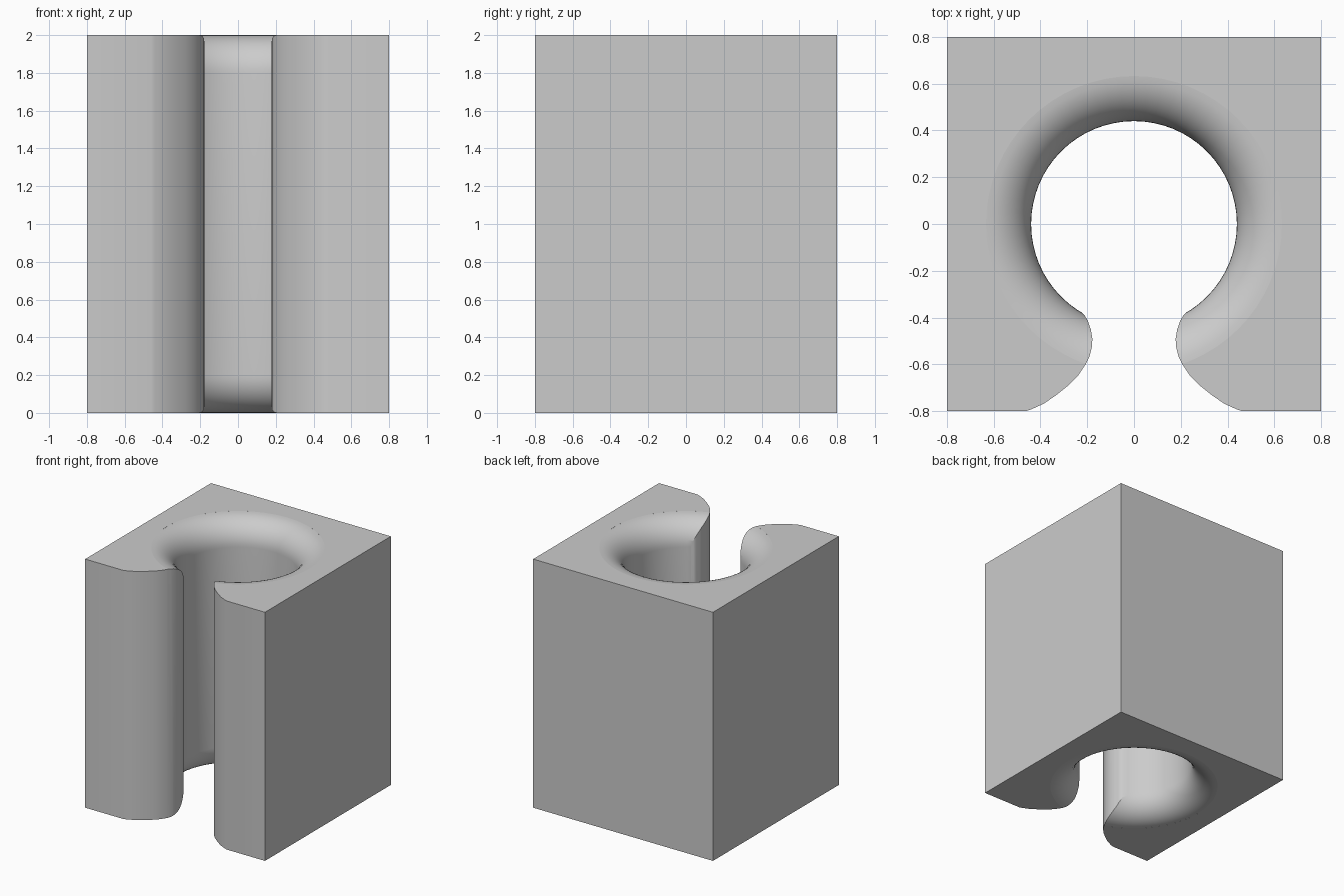
import bpy, bmesh, math
from mathutils import Matrix

if "Cube" in bpy.data.objects:
    bpy.data.objects.remove(bpy.data.objects["Cube"])

WIDTH, HEIGHT = 1.6, 2.0
BORE, FLARE = 0.44, 0.2
SEGMENTS, ARC_STEPS = 64, 12

grey = bpy.data.materials.new("plain_grey")
grey.use_nodes = True
grey.diffuse_color = (0.6, 0.6, 0.6, 1)
grey.node_tree.nodes["Principled BSDF"].inputs["Base Color"].default_value = (0.6, 0.6, 0.6, 1)


def finish(name, bm):
    bmesh.ops.recalc_face_normals(bm, faces=bm.faces)
    mesh = bpy.data.meshes.new(name)
    bm.to_mesh(mesh)
    bm.free()
    mesh.materials.append(grey)
    obj = bpy.data.objects.new(name, mesh)
    bpy.context.collection.objects.link(obj)
    return obj


def prism(name, outline, z0, z1):
    bm = bmesh.new()
    face = bm.faces.new([bm.verts.new((x, y, z0)) for x, y in outline])
    grown = bmesh.ops.extrude_face_region(bm, geom=[face])["geom"]
    bmesh.ops.translate(bm, vec=(0, 0, z1 - z0),
                        verts=[v for v in grown if isinstance(v, bmesh.types.BMVert)])
    return finish(name, bm)


def lathe(name, profile):
    bm = bmesh.new()
    rings = []
    for r, z in profile:
        turns = [math.tau * i / SEGMENTS for i in range(SEGMENTS)]
        rings.append([bm.verts.new((r * math.cos(a), r * math.sin(a), z)) for a in turns])
    for low, high in zip(rings, rings[1:]):
        for i in range(SEGMENTS):
            j = (i + 1) % SEGMENTS
            bm.faces.new((low[i], low[j], high[j], high[i]))
    bm.faces.new(rings[0])
    bm.faces.new(rings[-1])
    return finish(name, bm)


# Solid block
bm = bmesh.new()
bmesh.ops.create_cube(bm, size=1, matrix=Matrix.Translation((0, 0, HEIGHT / 2))
                      @ Matrix.Diagonal((WIDTH, WIDTH, HEIGHT, 1)))
block = finish("grooved_block", bm)

# Front slot with rounded lips, mirrored about the middle
lip = [(0.49, -0.81), (0.44, -0.793), (0.385, -0.768), (0.33, -0.73), (0.28, -0.69),
       (0.24, -0.65), (0.21, -0.605), (0.19, -0.565), (0.18, -0.525), (0.178, -0.49),
       (0.185, -0.45), (0.197, -0.415), (0.212, -0.39), (0.235, -0.365), (0.25, -0.3)]
slot = prism("slot_cutter", lip + [(-x, y) for x, y in reversed(lip)], -0.1, HEIGHT + 0.1)

# Round bore that flares out at both ends
upper = [(BORE + FLARE * (1 - math.cos(a)), HEIGHT - FLARE + FLARE * math.sin(a))
         for a in (math.radians(88) * i / ARC_STEPS for i in range(ARC_STEPS + 1))]
upper.append((upper[-1][0], HEIGHT + 0.1))
bore = lathe("bore_cutter", [(r, HEIGHT - z) for r, z in reversed(upper)] + upper)

# Cut both openings
bpy.ops.object.select_all(action="DESELECT")
bpy.context.view_layer.objects.active = block
block.select_set(True)
for cutter in (slot, bore):
    cutter.hide_render = True
    mod = block.modifiers.new("cut", "BOOLEAN")
    mod.operation = "DIFFERENCE"
    mod.solver = "EXACT"
    mod.object = cutter
    bpy.ops.object.modifier_apply(modifier=mod.name)
    bpy.data.objects.remove(cutter)

bpy.ops.object.shade_smooth_by_angle(angle=math.radians(35))
